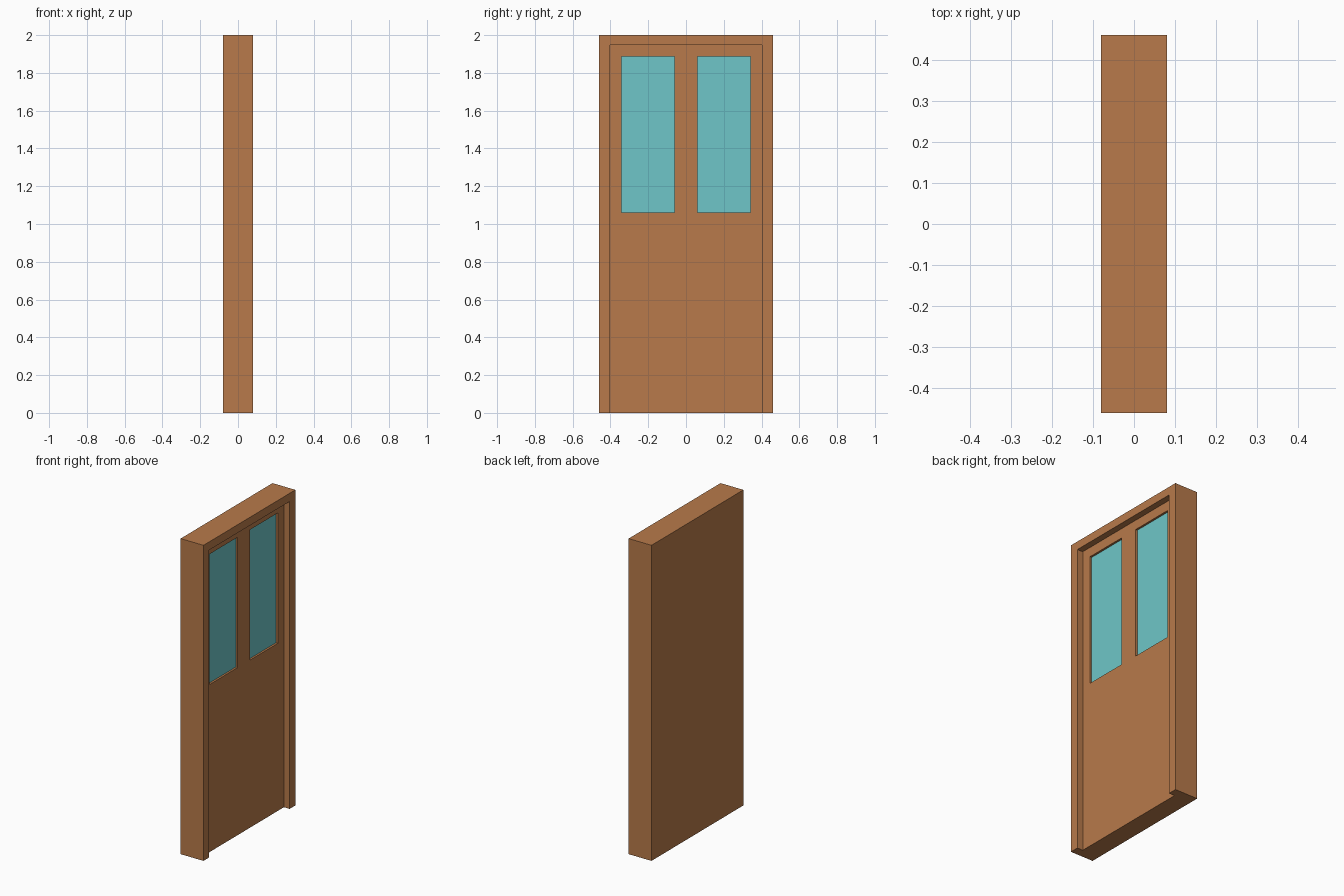
import bpy

default = bpy.data.objects.get("Cube")
if default:
    bpy.data.objects.remove(default, do_unlink=True)


def make_material(name, rgb):
    mat = bpy.data.materials.new(name)
    mat.use_nodes = True
    colour = (*rgb, 1.0)
    mat.diffuse_color = colour
    mat.node_tree.nodes["Principled BSDF"].inputs["Base Color"].default_value = colour
    return mat


def box(name, xs, ys, zs, mat):
    """Axis-aligned box from low/high pairs."""
    bpy.ops.mesh.primitive_cube_add(size=1)
    obj = bpy.context.object
    obj.name = obj.data.name = name
    spans = (xs, ys, zs)
    for v in obj.data.vertices:
        v.co = [lo if c < 0 else hi for c, (lo, hi) in zip(v.co, spans)]
    obj.data.materials.append(mat)
    return obj


def carve(target, cutter):
    """Subtract the cutter from the target, then discard it."""
    cutter.hide_render = True
    mod = target.modifiers.new("carve", 'BOOLEAN')
    mod.operation = 'DIFFERENCE'
    mod.solver = 'EXACT'
    mod.object = cutter
    bpy.context.view_layer.objects.active = target
    bpy.ops.object.modifier_apply(modifier=mod.name)
    bpy.data.objects.remove(cutter, do_unlink=True)


wood = make_material("brown wood", (0.479, 0.195, 0.069))
glass = make_material("turquoise glass", (0.156, 0.565, 0.578))

FACE = 0.08             # outer face of the frame
PANEL = FACE - 0.04     # face of the recessed door leaf
PANE = PANEL - 0.013    # face of the glass
BACK = PANE - 0.007     # back of the glass pockets
WINDOW_Z = (1.062, 1.888)

# Solid slab with the doorway recess, open at the floor
door = box("door", (-FACE, FACE), (-0.46, 0.46), (0, 2), wood)
carve(door, box("recess_cutter", (PANEL, 0.2), (-0.403, 0.403), (-0.1, 1.948), wood))

# Two upper windows, each a pocket holding a thin pane
for name, side in (("right", -1), ("left", 1)):
    ys = sorted((side * 0.061, side * 0.341))
    carve(door, box("window_cutter", (BACK, 0.2), ys, WINDOW_Z, wood))
    box(name + "_window_pane", (BACK, PANE), ys, WINDOW_Z, glass)
